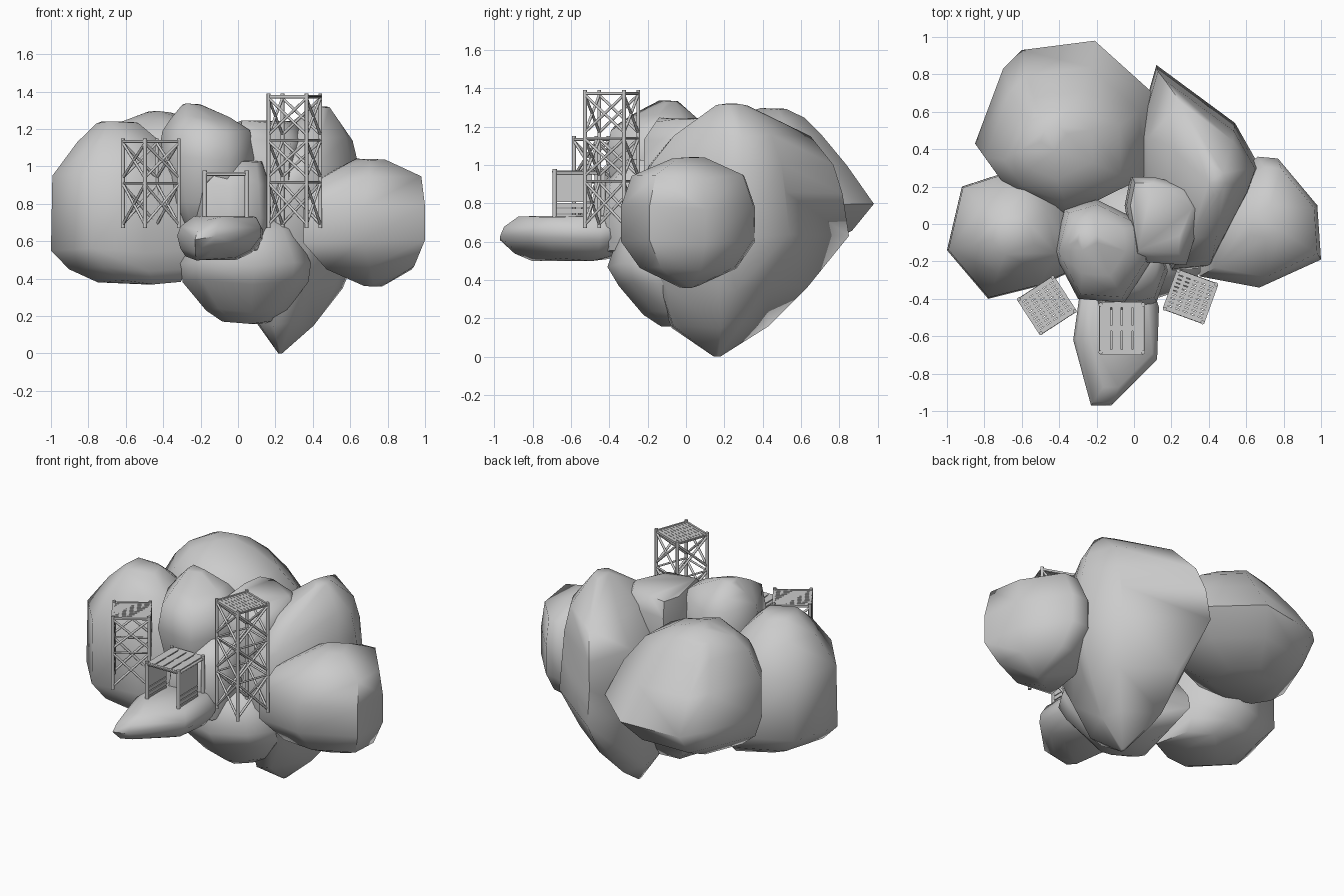
import bpy, bmesh, math
from mathutils import Vector, Matrix

if "Cube" in bpy.data.objects:
    bpy.data.objects.remove(bpy.data.objects["Cube"])


def finish(name, bm, angle):
    me = bpy.data.meshes.new(name)
    bm.normal_update()
    bm.to_mesh(me)
    bm.free()
    ob = bpy.data.objects.new(name, me)
    bpy.context.collection.objects.link(ob)
    bpy.ops.object.select_all(action='DESELECT')
    ob.select_set(True)
    bpy.context.view_layer.objects.active = ob
    bpy.ops.object.shade_smooth_by_angle(angle=math.radians(angle))
    return ob


def rock(name, plan, rings):
    """Boulder: hull of a plan outline repeated at (height, scale, dx, dy)."""
    bm = bmesh.new()
    c = sum((Vector(p) for p in plan), Vector((0, 0))) / len(plan)
    for z, s, dx, dy in rings:
        for i, p in enumerate(plan):
            q = c + (Vector(p) - c) * s + Vector((dx, dy))
            bm.verts.new((q.x, q.y, z + (0 if s < .1 else .012 * math.sin(i * 2.3))))
    bmesh.ops.convex_hull(bm, input=bm.verts[:])
    bmesh.ops.delete(bm, geom=[v for v in bm.verts if not v.link_faces], context='VERTS')
    bmesh.ops.recalc_face_normals(bm, faces=bm.faces[:])
    return finish(name, bm, 60)


def box(bm, c, size):
    m = Matrix.Translation(c) @ Matrix.Diagonal((*size, 1))
    bmesh.ops.create_cube(bm, size=1, matrix=m)


def tube(bm, a, b, r):
    a, b = Vector(a), Vector(b)
    d = b - a
    m = Matrix.Translation((a + b) / 2) @ d.to_track_quat('Z', 'Y').to_matrix().to_4x4()
    bmesh.ops.create_cone(bm, cap_ends=True, segments=8, radius1=r, radius2=r,
                          depth=d.length, matrix=m)


# Boulders
rock("back_left_boulder",
     [(-.85, .43), (-.70, .83), (-.60, .93), (-.21, .98), (.09, .71), (.1, .3), (-.35, .08), (-.7, .22)],
     [(.57, .45, -.1, -.08), (.65, .8, -.04, -.03), (.79, 1, 0, 0), (.99, .88, 0, -.09),
      (1.15, .66, 0, -.13), (1.24, .42, -.03, -.12), (1.285, .15, -.03, -.1)])
rock("back_right_boulder",
     [(.12, .85), (.54, .54), (.67, .31), (.62, .17), (.41, -.23), (.2, -.25), (.02, .2), (.02, .5)],
     [(0, .03, -.1, -.1), (.16, .46, -.08, -.1), (.36, .68, 0, -.03), (.63, 1, 0, 0),
      (.85, .96, 0, -.01), (1.0, .88, .02, -.01), (1.15, .66, .06, 0), (1.31, .15, .12, -.03)])
rock("left_boulder",
     [(-1, -.14), (-.92, .2), (-.55, .32), (-.35, .15), (-.26, -.22), (-.5, -.33), (-.78, -.4)],
     [(.38, .6, .1, 0), (.45, .85, .04, 0), (.55, 1, 0, 0), (.95, .98, 0, 0),
      (1.13, .6, -.01, 0), (1.23, .3, -.02, 0)])
rock("right_boulder",
     [(.66, .36), (.77, .35), (.98, .1), (1, -.19), (.67, -.34), (.35, -.28), (.38, .1)],
     [(.37, .15, .04, 0), (.46, .72, .03, 0), (.6, 1, 0, 0), (.78, 1, 0, 0), (.94, .84, .03, 0), (1.03, .25, .02, 0)])
rock("upper_front_boulder",
     [(-.43, -.15), (-.37, .08), (-.2, .13), (.07, 0), (.09, -.2), (-.05, -.42), (-.3, -.4)],
     [(.65, .6, 0, .03), (.8, .85, 0, .02), (1.04, 1, 0, 0), (1.19, .9, 0, 0), (1.26, .6, -.03, .03), (1.325, .2, -.08, .05)])
rock("upper_middle_boulder",
     [(-.02, .25), (.1, .25), (.3, .2), (.36, .08), (.28, -.1), (.27, -.22), (0, -.2), (-.05, .1)],
     [(.6, .85, 0, 0), (.95, 1, 0, 0), (1.14, 1, .01, 0), (1.235, .8, -.01, .01)])
rock("small_front_boulder",
     [(-.22, -.32), (-.02, -.12), (.14, -.13), (.18, -.25), (.12, -.42), (-.05, -.46), (-.18, -.46)],
     [(.55, .8, 0, 0), (.72, 1, 0, 0), (.9, .92, 0, .02), (1.02, .5, .04, .07)])
rock("lower_front_boulder",
     [(-.31, -.22), (-.2, -.36), (.08, -.41), (.3, -.34), (.39, -.2), (.33, .2), (-.2, .26)],
     [(.17, .38, 0, .12), (.23, .62, 0, .09), (.38, .96, 0, .05), (.48, 1, 0, 0), (.66, .75, 0, 0), (.74, .4, -.03, 0)])
rock("flat_ledge",
     [(-.28, -.3), (-.325, -.62), (-.23, -.97), (-.12, -.97), (.12, -.73), (.13, -.45), (.08, -.3)],
     [(.51, .6, -.05, .03), (.55, .84, -.02, .02), (.62, 1, 0, 0), (.67, .97, .01, .01), (.725, .75, .03, .01)])


def grating(bm, side, z, rows=10, cols=6):
    """Perforated deck: frame, planks and cross strips."""
    w = side / rows
    for i in range(rows):
        box(bm, (0, -side / 2 + (i + .5) * w, z), (side, w * .82, .008))
    for i in range(cols):
        box(bm, (-side / 2 + side * i / (cols - 1), 0, z), (.02, side, .007))
    for s in (-1, 1):
        box(bm, (0, s * side / 2, z), (side + .012, .012, .014))
        box(bm, (s * side / 2, 0, z), (.012, side + .012, .014))


def tower(name, x, y, turn, levels):
    """Scaffold tower: posts, rails and crossed braces on each tier."""
    bm = bmesh.new()
    h = .108
    corners = [(-h, -h), (h, -h), (h, h), (-h, h)]
    for i, a in enumerate(corners):
        b = corners[(i + 1) % 4]
        tube(bm, (*a, levels[0]), (*a, levels[-1] + .01), .0105)
        for k, z in enumerate(levels[1:]):
            lo = levels[k] + .02
            tube(bm, (*a, z - .01), (*b, z - .01), .006)
            tube(bm, (*a, lo), (*b, z - .015), .0075)
            tube(bm, (*b, lo), (*a, z - .015), .0075)
    grating(bm, 2 * h, levels[-1] - .006)
    ob = finish(name, bm, 50)
    ob.location = (x, y, 0)
    ob.rotation_euler.z = math.radians(turn)


tower("left_tower", -.466, -.435, 33, (.67, .92, 1.14))
tower("right_tower", .302, -.388, -20, (.67, .925, 1.15, 1.38))

# Small open-fronted hut on the ledge: posts, plank side walls, slotted roof
bm = bmesh.new()
hx, hy, z0, z1 = .113, .127, .70, .967
for sx in (-1, 1):
    for sy in (-1, 1):
        tube(bm, (sx * hx, sy * hy, z0), (sx * hx, sy * hy, z1 + .012), .012)
    tube(bm, (sx * hx, -hy, z1 - .01), (sx * hx, hy, z1 - .01), .008)
    tube(bm, (-hx, sx * hy, z1 - .01), (hx, sx * hy, z1 - .01), .008)
    # upper panel and low planks on the sides
    for z, tall in ((.882, .15), (.79, .024), (.76, .024), (.73, .024)):
        box(bm, (sx * hx, -.03, z), (.01, 2 * hy - .06, tall))
for i in range(4):
    box(bm, ((i - 1.5) * .057, 0, z1), (.05, 2 * hy, .008))
for s in (-1, 0, 1):
    box(bm, (0, s * hy, z1 - .002), (2 * hx, .03, .008))
hut = finish("ledge_hut", bm, 50)
hut.location = (-.065, -.558, 0)
